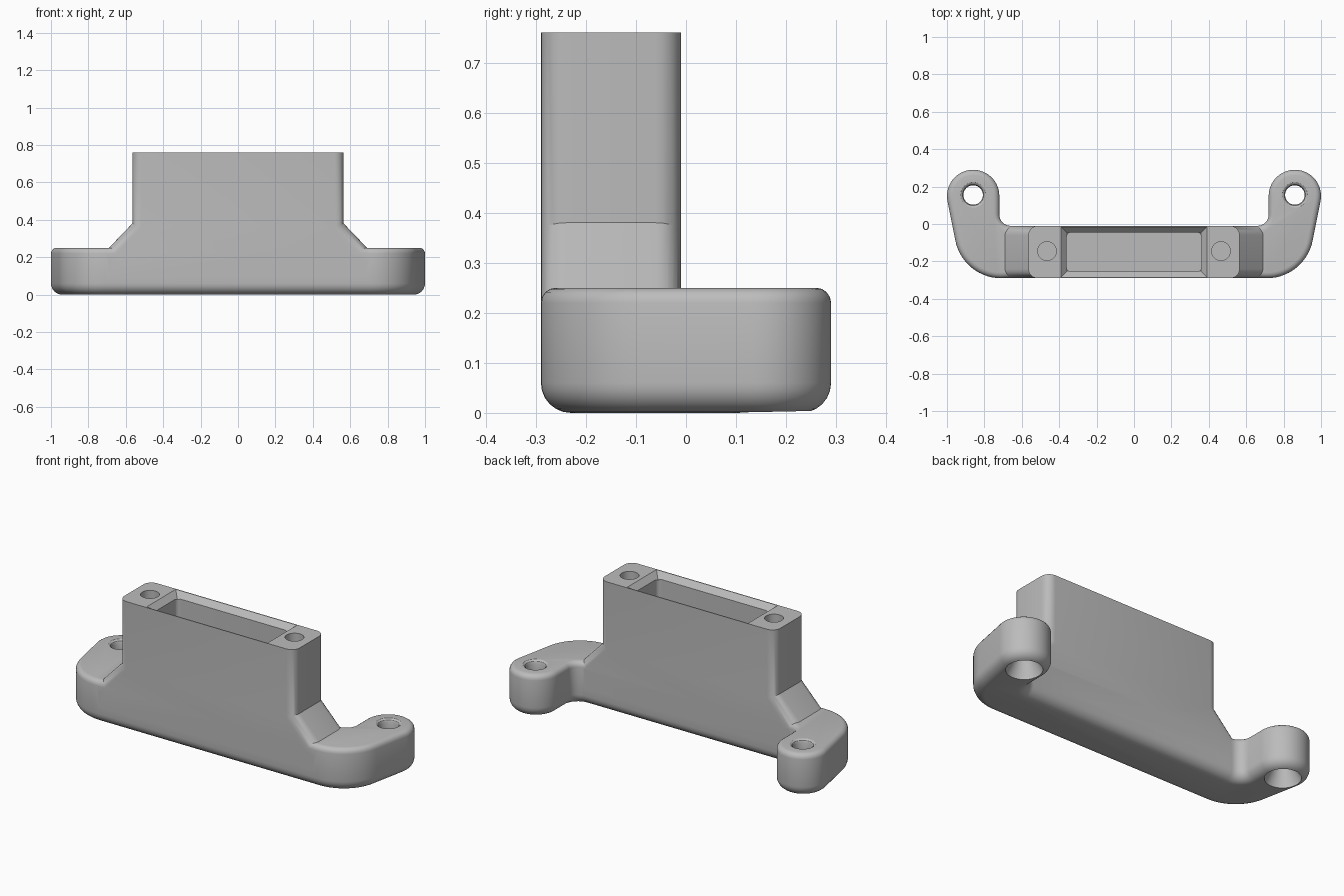
import bpy, bmesh, math

if "Cube" in bpy.data.objects:
    bpy.data.objects.remove(bpy.data.objects["Cube"])

FRONT, BACK = -0.29, -0.01
grey = bpy.data.materials.new("plain_grey")
grey.diffuse_color = (0.5, 0.5, 0.5, 1)
grey.use_nodes = True
grey.node_tree.nodes["Principled BSDF"].inputs["Base Color"].default_value = grey.diffuse_color


def arc(cx, cy, r, a0, a1, n):
    """Points on an arc, angles in degrees."""
    return [(cx + r * math.cos(math.radians(a0 + (a1 - a0) * i / n)),
             cy + r * math.sin(math.radians(a0 + (a1 - a0) * i / n))) for i in range(n + 1)]


def rounded_rect(hx, y0, y1, r):
    pts = []
    for cx, cy, a in ((hx - r, y0 + r, -90), (hx - r, y1 - r, 0),
                      (-hx + r, y1 - r, 90), (-hx + r, y0 + r, 180)):
        pts += arc(cx, cy, r, a, a + 90, 6)
    return pts


def make(name, bm):
    bmesh.ops.recalc_face_normals(bm, faces=bm.faces)
    me = bpy.data.meshes.new(name)
    bm.to_mesh(me)
    bm.free()
    me.materials.append(grey)
    ob = bpy.data.objects.new(name, me)
    bpy.context.collection.objects.link(ob)
    return ob


def loft(rings):
    """Closed solid through rings of equal point count."""
    bm = bmesh.new()
    vs = [[bm.verts.new(p) for p in ring] for ring in rings]
    n = len(vs[0])
    for a, b in zip(vs, vs[1:]):
        for i in range(n):
            bm.faces.new((a[i], a[(i + 1) % n], b[(i + 1) % n], b[i]))
    bm.faces.new(vs[0][::-1])
    bm.faces.new(vs[-1])
    bmesh.ops.recalc_face_normals(bm, faces=bm.faces)
    return bm


def round_edges(bm, test, offset, segments):
    edges = [e for e in bm.edges if test(e.verts[0].co, e.verts[1].co)]
    bmesh.ops.bevel(bm, geom=edges, offset=offset, segments=segments, profile=0.5,
                    affect='EDGES', clamp_overlap=False)


def lathe(name, x, y, profile, n=32):
    """Round cutter from (radius, z) pairs."""
    return make(name, loft([[(x + r * math.cos(2 * math.pi * i / n),
                              y + r * math.sin(2 * math.pi * i / n), z) for i in range(n)]
                            for r, z in profile]))


def boolean(target, other, operation):
    mod = target.modifiers.new(operation.lower(), 'BOOLEAN')
    mod.operation, mod.solver, mod.object = operation, 'EXACT', other
    bpy.context.view_layer.objects.active = target
    bpy.ops.object.modifier_apply(modifier=mod.name)
    bpy.data.objects.remove(other)


# Base foot with two swept-back lugs
half = (arc(0.71, -0.04, 0.25, -90, -11, 14) + arc(0.86, 0.15, 0.14, -11, 180, 28)
        + arc(0.66, 0.05, 0.06, 0, -90, 8))
outline = half + [(-x, y) for x, y in reversed(half)]
bm = loft([[(x, y, z) for x, y in outline] for z in (0, 0.25)])
round_edges(bm, lambda a, b: a.z > 0.249 and b.z > 0.249, 0.03, 4)
round_edges(bm, lambda a, b: a.z < 0.001 and b.z < 0.001, 0.06, 6)
bracket = make("bracket_body", bm)

# Upright housing with sloping shoulders
side = [(0.69, 0.1), (0.69, 0.25), (0.565, 0.38), (0.565, 0.76)]
profile = side + [(-x, z) for x, z in reversed(side)]
bm = loft([[(x, y, z) for x, z in profile] for y in (FRONT, BACK)])
round_edges(bm, lambda a, b: abs(a.y - b.y) < 0.001 and abs(a.z - b.z) > 0.01
            and min(a.z, b.z) > 0.2, 0.05, 6)
boolean(bracket, make("housing", bm), 'UNION')

# Deep pocket, then its bevelled mouth
pocket = rounded_rect(0.36, -0.255, -0.045, 0.025)
boolean(bracket, make("pocket_cutter", loft([[(x, y, z) for x, y in pocket]
                                             for z in (0.2, 0.8)])), 'DIFFERENCE')


def rect(hx, y0, y1, z):
    return [(-hx, y0, z), (hx, y0, z), (hx, y1, z), (-hx, y1, z)]


mouth = loft([rect(0.357, -0.252, -0.048, 0.725), rect(0.39, -0.285, -0.015, 0.76),
              rect(0.39, -0.285, -0.015, 0.80)])
boolean(bracket, make("mouth_cutter", mouth), 'DIFFERENCE')

# Screw holes in the top and countersunk holes through the lugs
for s in (-1, 1):
    boolean(bracket, lathe("screw_cutter", s * 0.465, -0.145, [(0.05, 0.46), (0.05, 0.8)]),
            'DIFFERENCE')
    boolean(bracket, lathe("lug_cutter", s * 0.86, 0.155,
                           [(0.095, -0.05), (0.095, 0.015), (0.052, 0.09), (0.052, 0.23),
                            (0.057, 0.243), (0.07, 0.252), (0.07, 0.3)]), 'DIFFERENCE')

# Smooth shading with crisp corners
bpy.ops.object.select_all(action='DESELECT')
bracket.select_set(True)
bpy.context.view_layer.objects.active = bracket
bpy.ops.object.shade_smooth_by_angle(angle=math.radians(30))
